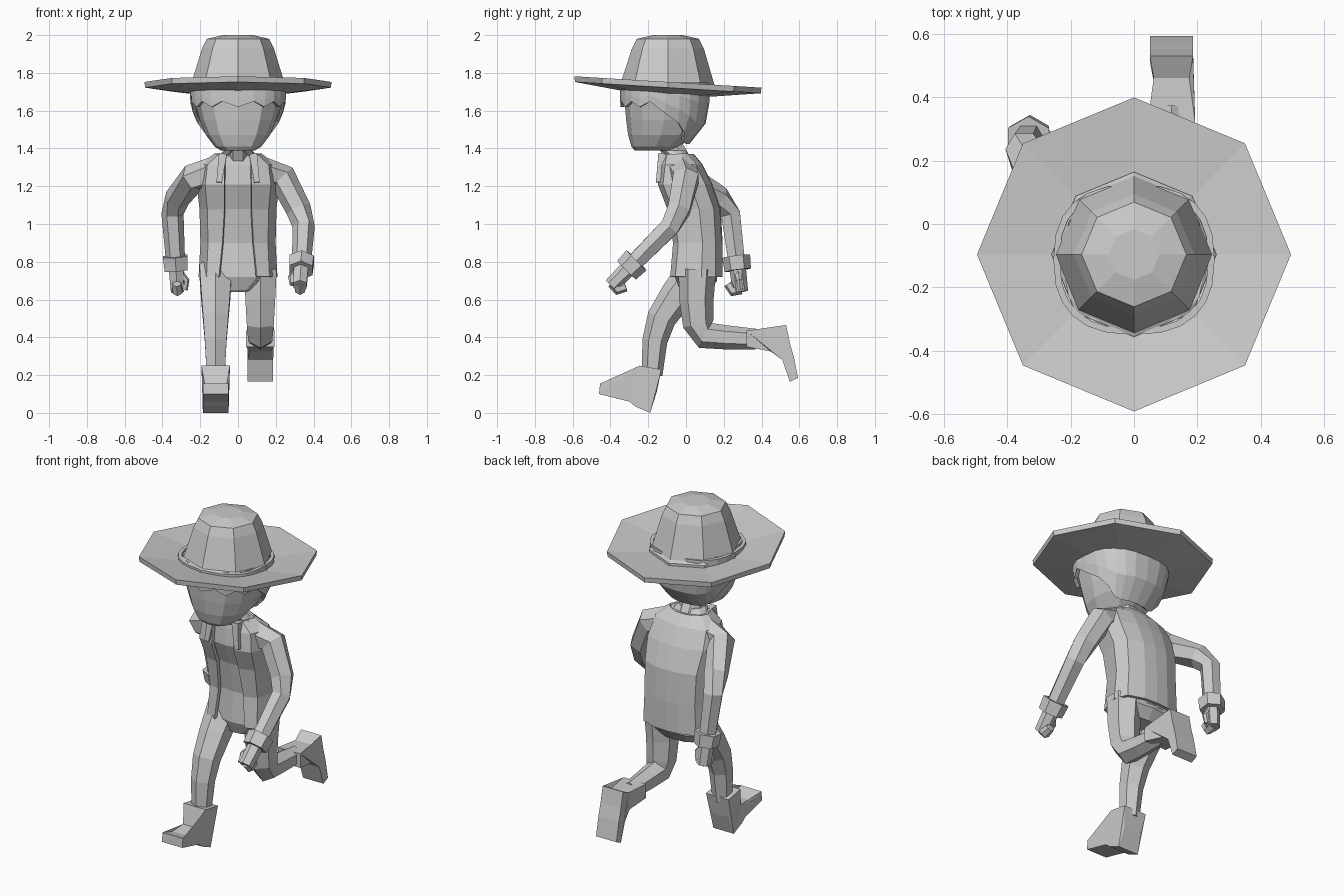
import bpy, bmesh
from math import sin, cos, pi, copysign
from mathutils import Vector

cube = bpy.data.objects.get("Cube")
if cube:
    bpy.data.objects.remove(cube, do_unlink=True)

grey = bpy.data.materials.new("plain_grey")
grey.use_nodes = True
COLOUR = (.6, .6, .6, 1)
grey.diffuse_color = COLOUR
grey.node_tree.nodes["Principled BSDF"].inputs["Base Color"].default_value = COLOUR

ACROSS = Vector((1, 0, 0))
DEEP = Vector((0, 1, 0))


def finish(name, bm, thickness=0):
    """Turn a bmesh into a flat shaded grey object."""
    bmesh.ops.recalc_face_normals(bm, faces=bm.faces)
    mesh = bpy.data.meshes.new(name)
    bm.to_mesh(mesh)
    bm.free()
    mesh.materials.append(grey)
    part = bpy.data.objects.new(name, mesh)
    bpy.context.collection.objects.link(part)
    if thickness:
        shell = part.modifiers.new("thickness", "SOLIDIFY")
        shell.thickness = thickness
        shell.offset = 0


def loft(name, rings, closed=True, caps=True, thickness=0):
    """Skin a list of equal-length point rings."""
    bm = bmesh.new()
    rows = [[bm.verts.new(point) for point in ring] for ring in rings]
    count = len(rows[0])
    for lower, upper in zip(rows, rows[1:]):
        for i in range(count if closed else count - 1):
            j = (i + 1) % count
            bm.faces.new((lower[i], lower[j], upper[j], upper[i]))
    if caps:
        bm.faces.new(rows[0])
        bm.faces.new(rows[-1])
    finish(name, bm, thickness)


def turn(i, sides):
    angle = 2 * pi * i / sides
    return sin(angle), cos(angle)


def soften(value, exponent=.8):
    return copysign(abs(value) ** exponent, value)


def oval(z, half, front, back, sides=12):
    """Horizontal rounded ring, first point at the front."""
    middle, depth = (front + back) / 2, (back - front) / 2
    ring = []
    for i in range(sides):
        across, along = turn(i, sides)
        ring.append((half * soften(across), middle - depth * soften(along), z))
    return ring


def limb(name, path, start, end, axis=ACROSS, sides=6):
    """Tube along a path whose radius runs evenly from start to end."""
    points = [Vector(point) for point in path]
    last = len(points) - 1
    rings = []
    for k, centre in enumerate(points):
        along = (points[min(k + 1, last)] - points[max(k - 1, 0)]).normalized()
        side = (axis - along * axis.dot(along)).normalized()
        other = along.cross(side)
        radius = start + (end - start) * k / last
        ring = []
        for i in range(sides):
            a, b = turn(i + .5, sides)
            ring.append(centre + radius * (side * b + other * a))
        rings.append(ring)
    loft(name, rings)


# Hat: an eight-sided dished brim and a tapered crown, tipped up at the front
def hat_ring(radius, z, tilt):
    ring = []
    for i in range(8):
        across, along = turn(i, 8)
        ring.append((radius * across, -.096 - radius * along, z + tilt * along))
    return ring


loft("hat_brim", [hat_ring(.24, 1.69, .015), hat_ring(.492, 1.722, .03),
                  hat_ring(.495, 1.752, .03), hat_ring(.25, 1.72, .015)])
loft("hat_crown", [hat_ring(.26, 1.7, .015), hat_ring(.26, 1.735, .015),
                   hat_ring(.247, 1.745, .01), hat_ring(.19, 1.93, 0),
                   hat_ring(.165, 1.98, 0), hat_ring(.08, 2, 0)])


# Head: narrow chin, flat face and full back of the skull
CHIN, BROW, CROWN = 1.38, 1.65, 1.75


def head_ring(z, grow=0, sides=12):
    rise = min((z - CHIN) / (BROW - CHIN), 1)
    half = .23 * rise ** .28
    front = -.1 - .225 * rise ** .08
    back = .1 * rise ** .15 - .15 * (1 - rise) ** 3
    return oval(z, half + grow, front - grow, back + grow, sides)


HEAD_LEVELS = [CHIN + .01, 1.41, 1.47, 1.55, BROW, CROWN]
loft("head", [head_ring(z) for z in HEAD_LEVELS])
limb("neck", [(0, -.02, 1.3), (0, -.09, 1.43)], .07, .065, sides=8)

# Hair: shell over the skull with a ragged fringe, sweeping down to the nape
LOCKS = 24


def hair_edge(i):
    toward_back = min(i, LOCKS - i) / (LOCKS / 2)
    if toward_back < .45:
        return 1.65 if i % 2 else 1.62
    return max(1.43, 1.62 - .6 * (toward_back - .45))


def hair_ring(blend):
    heights = [hair_edge(i) * (1 - blend) + CROWN * blend for i in range(LOCKS)]
    return [head_ring(z, .014, LOCKS)[i] for i, z in enumerate(heights)]


loft("hair", [hair_ring(step / 3) for step in range(4)], caps=False, thickness=.02)

# Torso levels: height, half width, front, back
TORSO = [(.72, .2, -.075, .185), (.9, .19, -.06, .185), (1.08, .195, -.09, .175),
         (1.21, .21, -.14, .13), (1.31, .195, -.13, .08), (1.365, .12, -.12, .035)]
shirt_rings = [oval(z, half - .02, front + .015, back - .02)
               for z, half, front, back in TORSO]
hem = oval(.645, .07, -.03, .1)
collar = oval(1.39, .075, -.14, 0)
loft("shirt", [hem] + shirt_rings + [collar])


def jacket_row(z, half, front, back):
    """Open ring running from the left edge round the back to the right edge."""
    gap = .07 + max(0, .1 * (1 - z))
    side = [(gap, front), (half * .8, front + .025), (half, front * .4 + back * .6),
            (half * .85, back - .035), (half * .4, back - .005)]
    left = [(x, y, z) for x, y in side]
    right = [(-x, y, z) for x, y in reversed(side)]
    return left + [(0, back, z)] + right


loft("jacket", [jacket_row(*level) for level in TORSO],
     closed=False, caps=False, thickness=.018)
loft("jacket_yoke", [oval(1.3, .2, -.09, .075), oval(1.365, .13, -.11, .035)])
loft("trouser_seat", [oval(.64, .12, 0, .12), oval(.7, .185, -.05, .165),
                      oval(.8, .18, -.04, .16)])


# Arms: bent sleeve, cuff, and a loosely curled hand
def arm(name, sign, elbow, wrist):
    elbow, wrist = Vector(elbow), Vector(wrist)
    chest = Vector((sign * .13, -.02, 1.27))
    shoulder = Vector((sign * .235, 0, 1.245))
    aim = (wrist - elbow).normalized()
    curl = sign * ACROSS.cross(aim)
    inward = -sign * ACROSS
    limb(name + "_sleeve", [chest, shoulder, elbow.lerp(shoulder, .25),
                            elbow.lerp(wrist, .15), wrist], .085, .05, DEEP)
    limb(name + "_cuff", [wrist - aim * .04, wrist + aim * .035], .075, .07)
    limb(name + "_hand", [wrist, wrist + aim * .08, wrist + aim * .15], .045, .04)
    limb(name + "_fingers", [wrist + aim * .13, wrist + aim * .14 + curl * .04,
                             wrist + aim * .1 + curl * .06], .035, .025)
    limb(name + "_thumb", [wrist + aim * .05 + inward * .02,
                           wrist + aim * .09 + inward * .05,
                           wrist + aim * .14 + inward * .04], .02, .015, DEEP)
    limb(name + "_lapel", [(sign * .08, -.125, 1.37), (sign * .1, -.145, 1.22)],
         .03, .02, sides=4)


arm("left", 1, (.35, -.05, 1.02), (.335, -.29, .78))
arm("right", -1, (-.35, .23, 1.1), (-.33, .27, .79))


# Legs and boots, drawn in side view as (depth, height) points
def boot_width(i):
    if i < 2:
        return .075
    return .056 if i in (2, 9) else .068


def leg(name, x, path, outline):
    limb(name + "_leg", [(x, y, z) for y, z in path], .1, .055)
    bm = bmesh.new()
    inner, outer = [[bm.verts.new((x + sign * boot_width(i), y, z))
                     for i, (y, z) in enumerate(outline)] for sign in (-1, 1)]
    count = len(outline)
    for i in range(count):
        j = (i + 1) % count
        bm.faces.new((inner[i], inner[j], outer[j], outer[i]))
    flanks = [bm.faces.new(inner), bm.faces.new(outer)]
    bmesh.ops.triangulate(bm, faces=flanks)
    finish(name + "_boot", bm)


leg("left", .118,
    [(.06, .76), (.055, .6), (.065, .47), (.1, .41), (.21, .4), (.37, .39)],
    [(.32, .35), (.32, .435), (.46, .43), (.53, .465), (.55, .37),
     (.57, .3), (.593, .185), (.55, .165), (.51, .28), (.45, .325)])
leg("right", -.118,
    [(.06, .76), (-.05, .62), (-.13, .5), (-.165, .38), (-.18, .2)],
    [(-.245, .25), (-.13, .23), (-.155, .11), (-.19, 0), (-.27, .035),
     (-.3, .06), (-.46, .1), (-.455, .155), (-.37, .13), (-.275, .14)])
